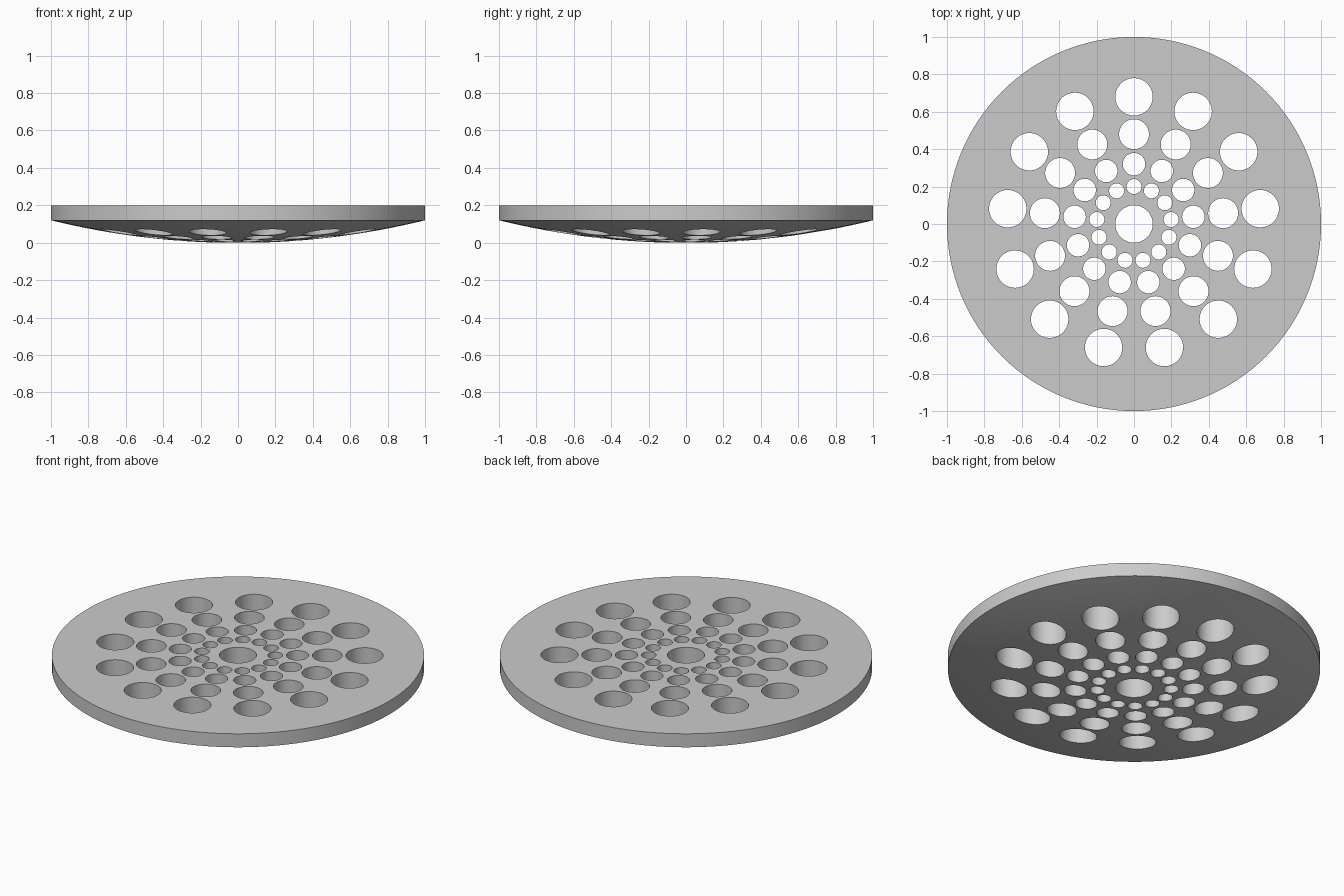
import bpy, bmesh, math

if "Cube" in bpy.data.objects:
    bpy.data.objects.remove(bpy.data.objects["Cube"])

SEG = 128          # segments around the disc
TOP, RIM = 0.20, 0.12   # top height, lower rim height
HOLES = 13

grey = bpy.data.materials.new("light grey")
grey.diffuse_color = (0.6, 0.6, 0.6, 1)
grey.use_nodes = True
grey.node_tree.nodes["Principled BSDF"].inputs["Base Color"].default_value = grey.diffuse_color


def make_object(name, bm):
    bmesh.ops.recalc_face_normals(bm, faces=bm.faces)
    mesh = bpy.data.meshes.new(name)
    bm.to_mesh(mesh)
    bm.free()
    mesh.materials.append(grey)
    obj = bpy.data.objects.new(name, mesh)
    bpy.context.collection.objects.link(obj)
    return obj


# Disc: flat top, upright rim, shallow spherical underside
radius = (1 + RIM ** 2) / (2 * RIM)
base = radius - math.sqrt(radius ** 2 - 0.1 ** 2)   # height at the centre hole
steps = 16
profile = [(1.0, TOP)]
for i in range(steps, 0, -1):
    r = i / steps
    z = radius - math.sqrt(radius ** 2 - r ** 2)
    profile.append((r, (z - base) * RIM / (RIM - base)))

bm = bmesh.new()
rings = []
for r, z in profile:
    rings.append([bm.verts.new((r * math.cos(2 * math.pi * k / SEG),
                                r * math.sin(2 * math.pi * k / SEG), z))
                  for k in range(SEG)])
for a, b in zip(rings, rings[1:]):
    for k in range(SEG):
        n = (k + 1) % SEG
        bm.faces.new((a[k], a[n], b[n], b[k]))
bm.faces.new(rings[0])
bm.faces.new(rings[-1])
disc = make_object("perforated_disc", bm)


# Cutter: a centre hole and four rings of holes growing outwards
def add_hole(bm, x, y, r):
    made = bmesh.ops.create_cone(bm, cap_ends=True, segments=48,
                                 radius1=r, radius2=r, depth=1)
    bmesh.ops.translate(bm, verts=made["verts"], vec=(x, y, 0.1))


bm = bmesh.new()
add_hole(bm, 0, 0, 0.1)
for ring, r in ((0.20, 0.04), (0.32, 0.06), (0.48, 0.08), (0.68, 0.10)):
    for k in range(HOLES):
        a = math.pi / 2 + 2 * math.pi * k / HOLES
        add_hole(bm, ring * math.cos(a), ring * math.sin(a), r)
cutter = make_object("hole_cutter", bm)
cutter.hide_render = True

# Cut the holes and remove the cutter
mod = disc.modifiers.new("holes", "BOOLEAN")
mod.operation = "DIFFERENCE"
mod.solver = "EXACT"
mod.object = cutter
bpy.context.view_layer.objects.active = disc
disc.select_set(True)
bpy.ops.object.modifier_apply(modifier=mod.name)
bpy.data.objects.remove(cutter)
bpy.ops.object.shade_smooth_by_angle(angle=math.radians(30))
